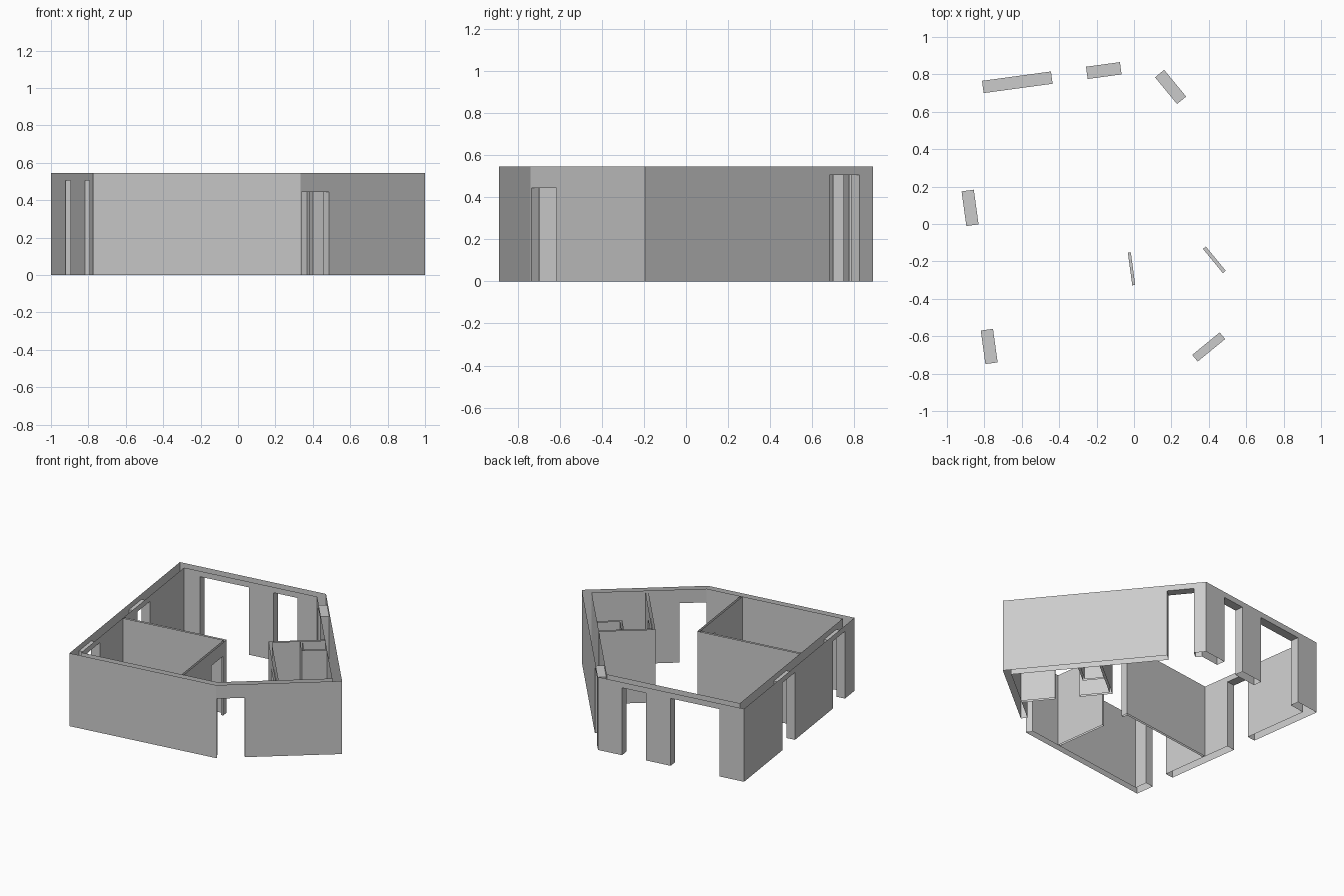
import bpy
import bmesh
from mathutils import Vector, Matrix

cube = bpy.data.objects.get("Cube")
if cube:
    bpy.data.objects.remove(cube, do_unlink=True)

WALL_H, WINDOW_H, DOOR_H = 0.547, 0.505, 0.445

plaster = bpy.data.materials.new("grey_plaster")
plaster.use_nodes = True
grey = (0.6, 0.6, 0.6, 1)
plaster.diffuse_color = grey
plaster.node_tree.nodes["Principled BSDF"].inputs["Base Color"].default_value = grey


def left_of(d):
    return Vector((-d.y, d.x))


def offset_corner(p, d1, t1, d2, t2):
    """Point at distance t1 and t2 to the left of two lines that meet at p."""
    n1, n2 = left_of(d1), left_of(d2)
    return p + Matrix((n1, n2)).inverted() @ Vector((t1, t2))


def build_walls(name, points, thickness, openings, closed=False):
    """Hollow walls, open at top and foot, along a path with openings
    given per side as (start, end, height)."""
    pts = [Vector(p) for p in points]
    count = len(pts)
    sides = count if closed else count - 1
    dirs = [(pts[(i + 1) % count] - pts[i]).normalized() for i in range(sides)]
    inner = []
    for i, p in enumerate(pts):
        if not closed and i == 0:
            inner.append(p + left_of(dirs[0]) * thickness[0])
        elif not closed and i == count - 1:
            inner.append(p + left_of(dirs[-1]) * thickness[-1])
        else:
            inner.append(offset_corner(p, dirs[i - 1], thickness[i - 1], dirs[i], thickness[i]))

    bm = bmesh.new()

    def quad(*corners):
        bm.faces.new([bm.verts.new((p.x, p.y, z)) for p, z in corners])

    def upright(p, q, low, high):
        quad((p, low), (q, low), (q, high), (p, high))

    for i in range(sides):
        a, d = pts[i], dirs[i]
        n = left_of(d) * thickness[i]
        holes = openings.get(i, [])
        j = (i + 1) % count
        # Outer and inner skins, left open at doors and windows
        for start, end, shift in ((a, pts[j], Vector((0, 0))), (inner[i], inner[j], n)):
            t, stop = (start - a).dot(d), (end - a).dot(d)
            at = lambda s: a + shift + d * s
            for t0, t1, h in holes:
                if t0 > t:
                    upright(at(t), at(t0), 0, WALL_H)
                upright(at(max(t, t0)), at(t1), h, WALL_H)
                t = t1
            upright(at(t), at(stop), 0, WALL_H)
        # Jambs and lintel undersides
        for t0, t1, h in holes:
            p, q = a + d * t0, a + d * t1
            upright(p, p + n, 0, h)
            upright(q, q + n, 0, h)
            quad((p, h), (q, h), (q + n, h), (p + n, h))

    bmesh.ops.remove_doubles(bm, verts=bm.verts[:], dist=0.0005)
    bmesh.ops.recalc_face_normals(bm, faces=bm.faces[:])
    mesh = bpy.data.meshes.new(name)
    bm.to_mesh(mesh)
    bm.free()
    mesh.materials.append(plaster)
    obj = bpy.data.objects.new(name, mesh)
    bpy.context.collection.objects.link(obj)
    return obj


# Five-sided outer shell, counter-clockwise from the front right corner
build_walls(
    "outer_walls",
    [(-0.775, -0.89), (0.335, -0.74), (1, -0.195), (0.107, 0.89), (-1, 0.74)],
    [0.046, 0.046, 0.063, 0.066, 0.066],
    {1: [(0.007, 0.197, DOOR_H)],
     2: [(1.135, 1.32, WINDOW_H)],
     3: [(0.184, 0.367, WINDOW_H), (0.556, 0.928, WINDOW_H)],
     4: [(0.571, 0.758, WINDOW_H), (1.322, 1.503, WINDOW_H)]},
    closed=True)

# Directions of the two wall grids
along, across = Vector((0.991, 0.134)), Vector((-0.134, 0.991))
slant, slant_across = Vector((0.773, 0.634)), Vector((-0.634, 0.773))

# Large room in the front right corner
corner = Vector((-0.024, -0.10))
build_walls("bedroom_walls",
            [corner - across * 0.64, corner, corner - along * 0.785],
            [0.016, 0.016], {0: [(0.412, 0.588, DOOR_H)]})

# Small room against the slanted left side
corner = Vector((0.226, 0.041))
build_walls("bathroom_walls",
            [corner + slant * 0.386, corner, corner - slant_across * 0.627],
            [0.016, 0.02], {1: [(0.225, 0.393, DOOR_H)]})

# Service shaft inside the small room
corner = Vector((0.495, 0.049))
build_walls("shaft_walls",
            [corner + slant_across * 0.15, corner, corner + slant * 0.173],
            [0.016, 0.016], {})
